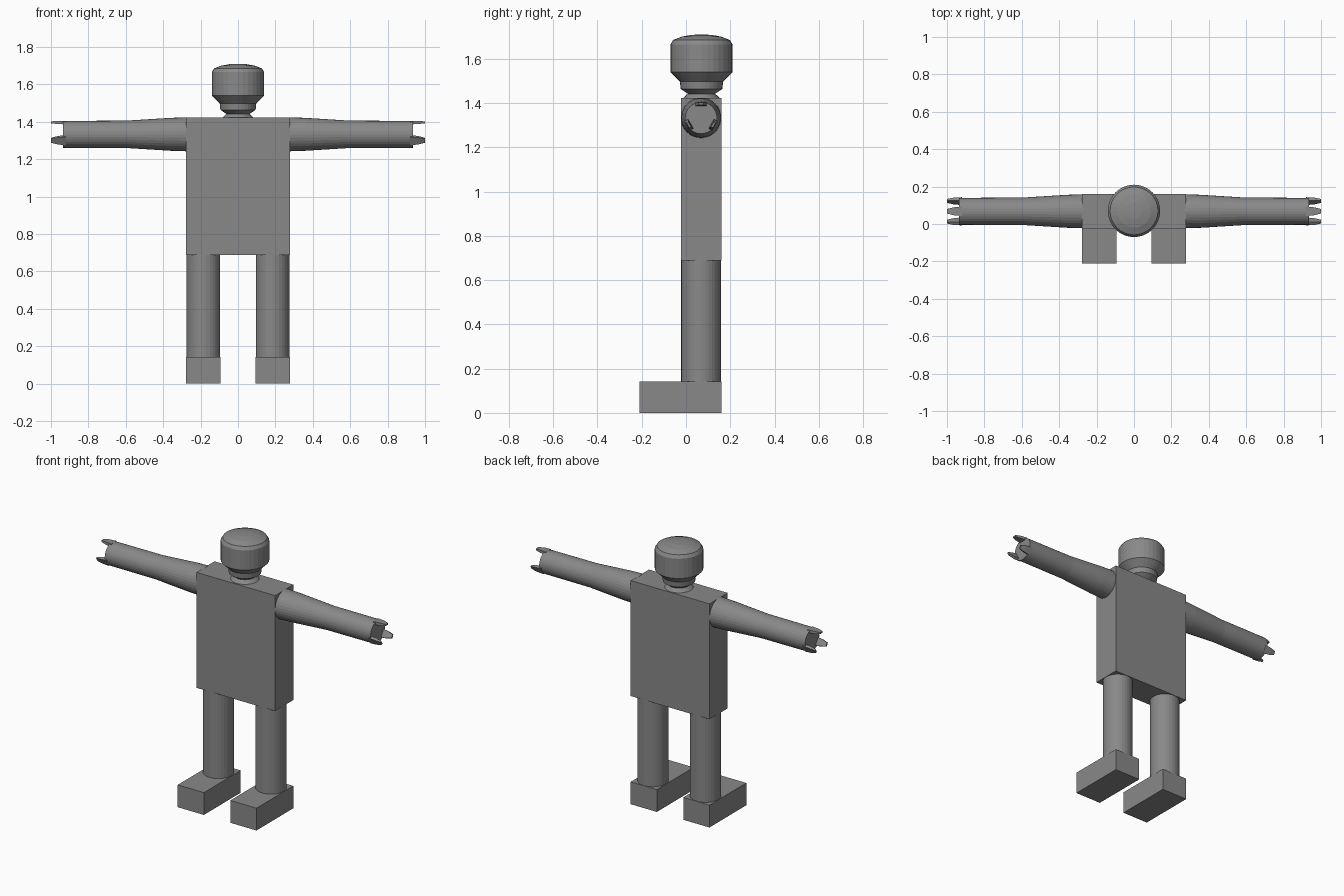
import bpy, bmesh, math
from mathutils import Matrix, Vector

if "Cube" in bpy.data.objects:
    bpy.data.objects.remove(bpy.data.objects["Cube"])

SIDES = 32
CY = 0.068          # depth of the body centre line
ARM_Z = 1.333

grey = bpy.data.materials.new("plain grey")
grey.diffuse_color = (0.25, 0.25, 0.25, 1)
grey.use_nodes = True
grey.node_tree.nodes["Principled BSDF"].inputs["Base Color"].default_value = grey.diffuse_color


def finish(name, bm):
    bmesh.ops.recalc_face_normals(bm, faces=bm.faces)
    me = bpy.data.meshes.new(name)
    bm.to_mesh(me)
    bm.free()
    me.materials.append(grey)
    ob = bpy.data.objects.new(name, me)
    bpy.context.collection.objects.link(ob)
    return ob


def box(name, lo, hi):
    bm = bmesh.new()
    lo, hi = Vector(lo), Vector(hi)
    size = hi - lo
    bmesh.ops.create_cube(bm, size=1, matrix=Matrix.Translation((lo + hi) / 2)
                          @ Matrix.Diagonal((*size, 1)))
    return finish(name, bm)


def lathe(name, profile, matrix):
    """Closed solid from (radius, height) points turned about local z."""
    bm = bmesh.new()
    rings = []
    for r, h in profile:
        rings.append([bm.verts.new(matrix @ Vector((r * math.cos(a), r * math.sin(a), h)))
                      for a in (2 * math.pi * i / SIDES for i in range(SIDES))])
    for a, b in zip(rings, rings[1:]):
        for i in range(SIDES):
            j = (i + 1) % SIDES
            bm.faces.new((a[i], a[j], b[j], b[i]))
    bm.faces.new(rings[0])
    bm.faces.new(rings[-1])
    return finish(name, bm)


def finger(name, side, angle):
    """Tapered prong on the rim of the arm end."""
    bm = bmesh.new()
    out = Vector((0, math.cos(angle), math.sin(angle)))
    across = Vector((0, -math.sin(angle), math.cos(angle)))
    ends = []
    for x, r0, r1, w in ((0.92, 0.053, 0.072, 0.026),
                         (0.965, 0.055, 0.072, 0.021),
                         (1.0, 0.059, 0.069, 0.012)):
        c = Vector((side * x, CY, ARM_Z))
        ends.append([bm.verts.new(c + out * r + across * s)
                     for r, s in ((r0, -w), (r1, -w), (r1, w), (r0, w))])
    for a, b in zip(ends, ends[1:]):
        for i in range(4):
            j = (i + 1) % 4
            bm.faces.new((a[i], a[j], b[j], b[i]))
    bm.faces.new(ends[0])
    bm.faces.new(ends[-1])
    return finish(name, bm)


box("torso", (-0.277, -0.023, 0.688), (0.277, 0.16, 1.422))

# Head with flared neck
lathe("head", [(0.085, 1.42), (0.062, 1.442), (0.094, 1.464), (0.098, 1.498),
               (0.14, 1.54), (0.14, 1.665), (0.128, 1.685), (0.09, 1.70),
               (0.045, 1.708), (0.005, 1.71)],
      Matrix.Translation((0, 0.07, 0)))

for side, label in ((-1, "right"), (1, "left")):
    # Leg and foot
    lathe(label + "_leg", [(0.09, 0.14), (0.09, 0.69)],
          Matrix.Translation((side * 0.185, CY, 0)))
    xs = sorted((side * 0.093, side * 0.277))
    box(label + "_foot", (xs[0], -0.21, 0), (xs[1], 0.16, 0.142))
    # Arm reaching sideways, with three fingers
    lathe(label + "_arm", [(0.091, 0.27), (0.088, 0.36), (0.073, 0.6), (0.072, 0.935)],
          Matrix.Translation((0, CY, ARM_Z))
          @ Matrix.Rotation(side * math.pi / 2, 4, 'Y'))
    for n in range(3):
        finger(f"{label}_finger_{n + 1}", side, math.radians(90 + 120 * n))
